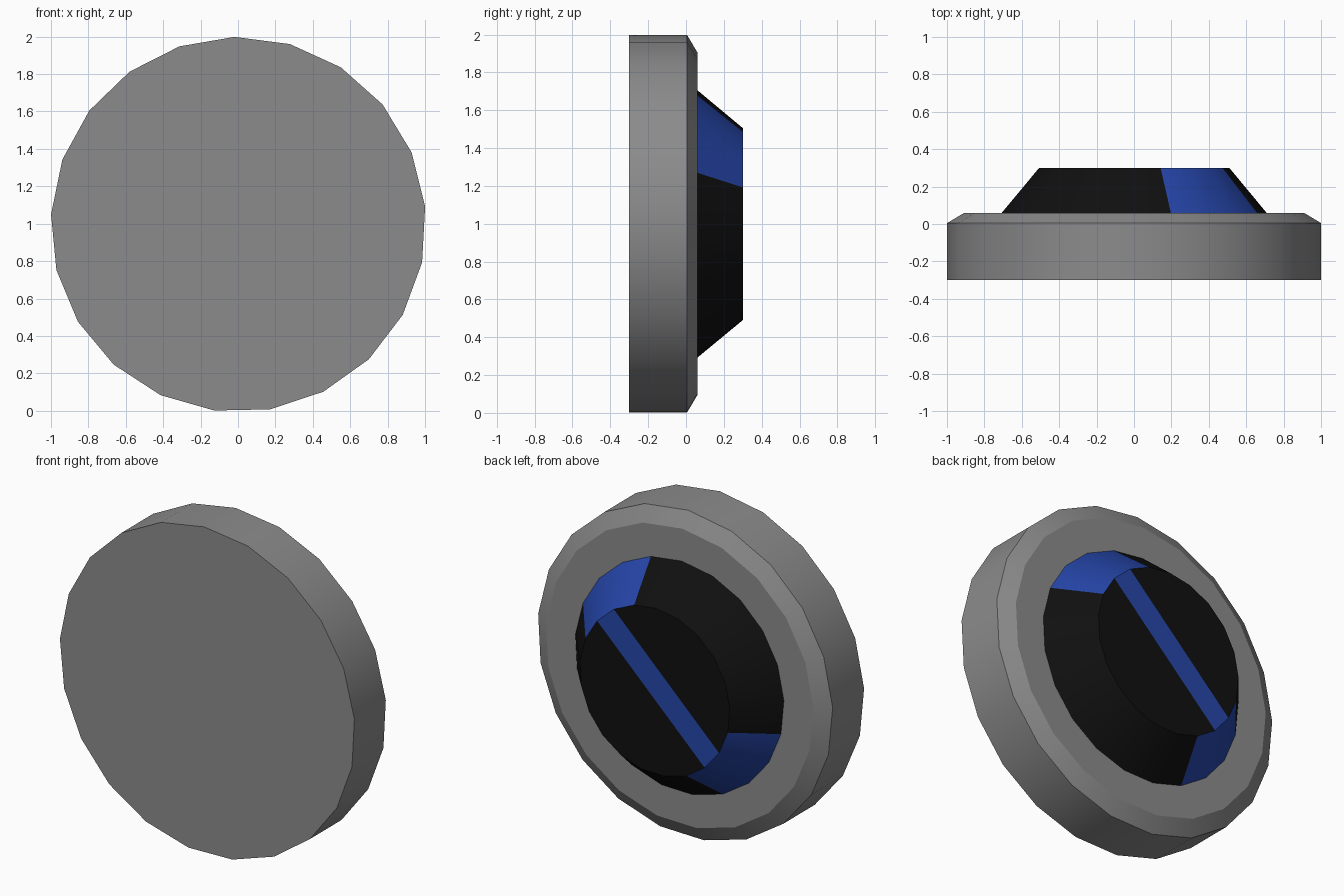
import bpy, bmesh, math

if "Cube" in bpy.data.objects:
    bpy.data.objects.remove(bpy.data.objects["Cube"], do_unlink=True)

SIDES = 21
START = math.radians(91.2)
CENTRE_X, CENTRE_Z = 0.002, 0.996


def material(name, colour):
    mat = bpy.data.materials.new(name)
    mat.use_nodes = True
    mat.diffuse_color = (*colour, 1)
    mat.node_tree.nodes["Principled BSDF"].inputs["Base Color"].default_value = (*colour, 1)
    return mat


def ring(bm, radius, y):
    """Polygon ring around the y axis, counted clockwise from the top."""
    angles = [START - i * math.tau / SIDES for i in range(SIDES)]
    return [bm.verts.new((CENTRE_X + radius * math.cos(a), y,
                          CENTRE_Z + radius * math.sin(a))) for a in angles]


def bridge(bm, a, b):
    return [bm.faces.new((a[i], a[(i + 1) % SIDES], b[(i + 1) % SIDES], b[i]))
            for i in range(SIDES)]


def finish(bm, name, materials):
    bmesh.ops.recalc_face_normals(bm, faces=bm.faces)
    mesh = bpy.data.meshes.new(name)
    bm.to_mesh(mesh)
    bm.free()
    for mat in materials:
        mesh.materials.append(mat)
    obj = bpy.data.objects.new(name, mesh)
    bpy.context.collection.objects.link(obj)
    bpy.ops.object.select_all(action='DESELECT')
    obj.select_set(True)
    bpy.context.view_layer.objects.active = obj
    bpy.ops.object.shade_smooth_by_angle(angle=math.radians(30))
    return obj


grey = material("grey", (0.26, 0.26, 0.26))
black = material("black", (0.005, 0.005, 0.005))
blue = material("blue", (0.019, 0.061, 0.40))

# Thick disc with a chamfered back rim
bm = bmesh.new()
rings = [ring(bm, r, y) for r, y in ((1.003, -0.3), (1.003, 0.005), (0.91, 0.06), (0.71, 0.06))]
for a, b in zip(rings, rings[1:]):
    bridge(bm, a, b)
bm.faces.new(rings[0])
bm.faces.new(rings[-1])
finish(bm, "disc", [grey])

# Tapered hub with two blue side patches and a blue stripe joining them
bm = bmesh.new()
base, top = ring(bm, 0.71, 0.06), ring(bm, 0.51, 0.3)
for i, face in enumerate(bridge(bm, base, top)):
    face.material_index = int(i in range(1, 4) or i in range(12, 15))
bm.faces.new(top[3:14])
bm.faces.new(top[14:] + top[:3])
stripe = bm.faces.new((top[2], top[3], top[13], top[14]))
stripe.material_index = 1
finish(bm, "hub", [black, blue])
